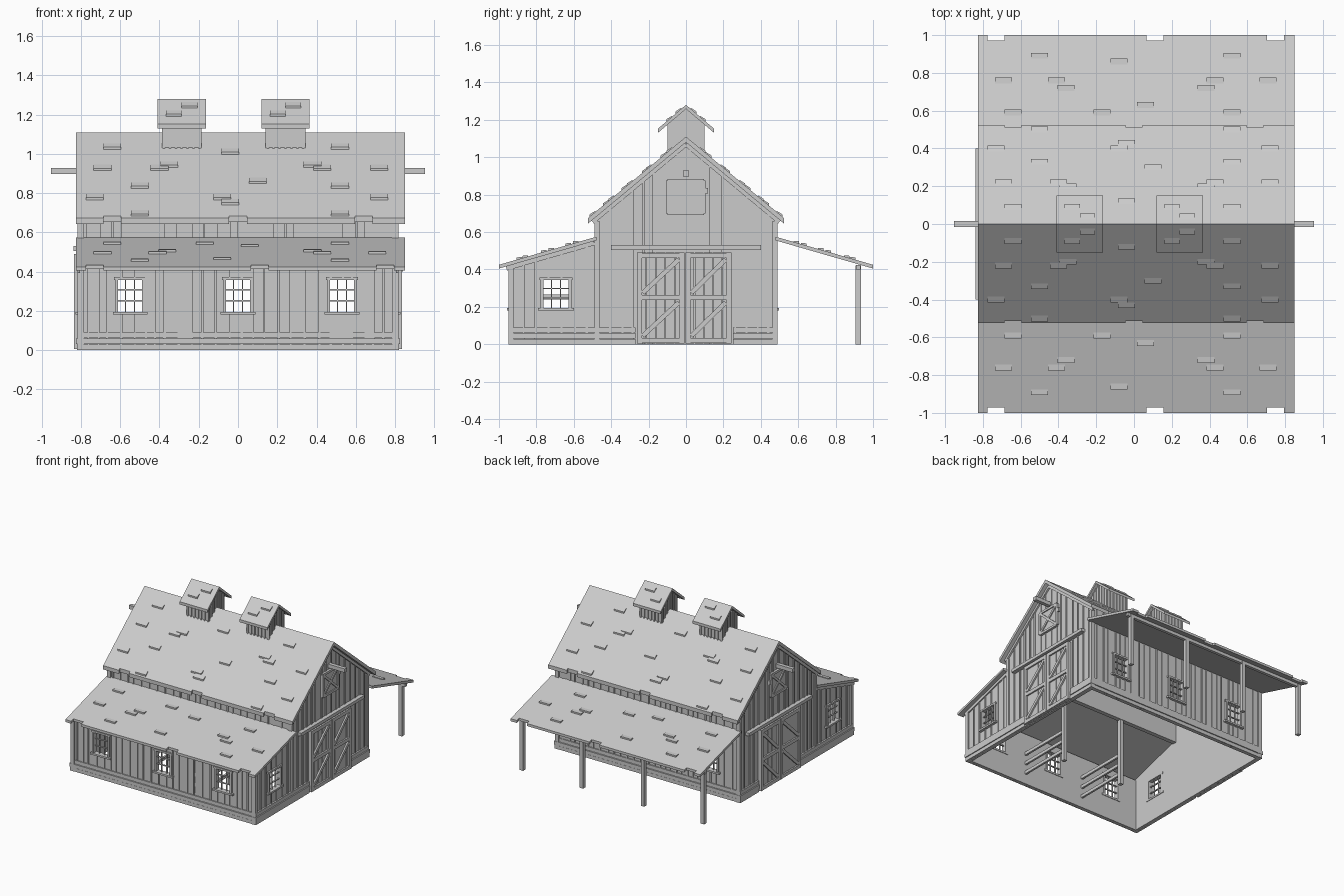
import bpy, bmesh, random

random.seed(4)
cube = bpy.data.objects.get("Cube")
if cube:
    bpy.data.objects.remove(cube, do_unlink=True)

grey = bpy.data.materials.new("weathered_grey")
grey.use_nodes = True
GREY = (0.6, 0.6, 0.6, 1)
grey.diffuse_color = GREY
grey.node_tree.nodes["Principled BSDF"].inputs["Base Color"].default_value = GREY


def prism(bm, axis, pts, d0, d1):
    """Extrude an outline in the (y,z) or (x,z) plane along x or y."""
    def put(p, d):
        return bm.verts.new((d, p[0], p[1]) if axis == "x" else (p[0], d, p[1]))
    a = [put(p, d0) for p in pts]
    b = [put(p, d1) for p in pts]
    bm.faces.new(a)
    bm.faces.new(b[::-1])
    for i in range(len(pts)):
        j = (i + 1) % len(pts)
        bm.faces.new((a[j], a[i], b[i], b[j]))


def rect(bm, axis, u0, u1, z0, z1, d0, d1):
    prism(bm, axis, [(u0, z0), (u1, z0), (u1, z1), (u0, z1)], d0, d1)


def bar(bm, axis, p, q, w, d0, d1):
    """Straight plank of width w between two points of a wall plane."""
    dx, dz = q[0] - p[0], q[1] - p[1]
    n = (dx * dx + dz * dz) ** 0.5
    ox, oz = -dz / n * w / 2, dx / n * w / 2
    prism(bm, axis, [(p[0] + ox, p[1] + oz), (p[0] - ox, p[1] - oz),
                     (q[0] - ox, q[1] - oz), (q[0] + ox, q[1] + oz)], d0, d1)


def finish(name, bm):
    bmesh.ops.recalc_face_normals(bm, faces=bm.faces[:])
    me = bpy.data.meshes.new(name)
    bm.to_mesh(me)
    bm.free()
    me.materials.append(grey)
    ob = bpy.data.objects.new(name, me)
    bpy.context.collection.objects.link(ob)


def main_top(y):
    return 1.11 - 0.83 * abs(y)


def lean_top(y):
    return 0.425 + 0.288 * (1 - abs(y))


def board_wall(name, axis, d, s, u0, u1, top, z0=0.0, holes=()):
    """Boards with raised battens, split around window openings."""
    bm = bmesh.new()
    cuts, u, batten = [], u0, False
    while u < u1:
        w = random.uniform(0.008, 0.014) if batten else random.uniform(0.03, 0.065)
        cuts.append((u, min(u + w, u1), batten))
        u, batten = u + w, not batten
    breaks = sorted([0.0] + [e for h in holes for e in h[:2]])
    for a, b, batten in cuts:
        out = d + s * (0.007 if batten else random.uniform(-0.002, 0.002))
        edges = [a] + [k for k in breaks if a < k < b] + [b]
        for p, q in zip(edges, edges[1:]):
            mid = (p + q) / 2
            low = z0
            for h in holes:
                if h[0] < mid < h[1]:
                    rect(bm, axis, p, q, z0, h[2], d - s * 0.02, out)
                    low = h[3]
            prism(bm, axis, [(p, low), (q, low), (q, top(q)), (p, top(p))],
                  d - s * 0.02, out)
    finish(name, bm)


def window(name, axis, d, s, h):
    """Open frame with sill and a three by three grid of bars."""
    bm = bmesh.new()
    a, b, z0, z1 = h
    f, o = 0.014, d + s * 0.014
    for u in (a, b):
        rect(bm, axis, u - f / 2, u + f / 2, z0, z1, d - s * 0.024, o)
    rect(bm, axis, a - f, b + f, z1 - f / 2, z1 + f / 2, d - s * 0.024, o)
    rect(bm, axis, a - 0.02, b + 0.02, z0 - f, z0, d - s * 0.024, d + s * 0.022)
    for t in (1 / 3, 2 / 3):
        u, z = a + (b - a) * t, z0 + (z1 - z0) * t
        rect(bm, axis, u - 0.003, u + 0.003, z0, z1, d - s * 0.012, d)
        rect(bm, axis, a, b, z - 0.003, z + 0.003, d - s * 0.012, d)
    finish(name, bm)


# Long walls
X, YF, YB = 0.805, -0.935, 0.475
long_holes = [(c - 0.068, c + 0.068, 0.195, 0.365) for c in (-0.55, 0, 0.53)]
board_wall("front_wall", "y", YF, -1, -X, X, lambda u: 0.42, 0, long_holes)
board_wall("back_wall", "y", YB, 1, -X, X, lambda u: 0.69, 0, long_holes)
board_wall("upper_front_wall", "y", -YB, -1, -X, X, lambda u: 0.69, 0.54)
for i, h in enumerate(long_holes):
    window(f"front_window_{i}", "y", YF, -1, h)
    window(f"back_window_{i}", "y", YB, 1, h)

# End walls with doors, hatch and hoist beam
side_hole = (-0.77, -0.62, 0.195, 0.35)
for s, side in ((1, "left"), (-1, "right")):
    d = s * X
    board_wall(side + "_gable_wall", "x", d, s, -YB, YB, lambda y: main_top(y) - 0.03)
    board_wall(side + "_lean_to_wall", "x", d, s, YF, -YB,
               lambda y: lean_top(y) - 0.02, 0, [side_hole])
    window(side + "_lean_to_window", "x", d, s, side_hole)

    bm = bmesh.new()
    f0, f1 = d + s * 0.018, d + s * 0.03
    for a, b in ((-0.262, -0.008), (-0.002, 0.242)):
        n = 5
        for k in range(n):
            w = (b - a) / n
            rect(bm, "x", a + k * w, a + (k + 1) * w - 0.003, 0.005, 0.49, d, f0)
        for u in (a + 0.013, b - 0.013):
            bar(bm, "x", (u, 0.005), (u, 0.49), 0.026, d, f1)
        for z in (0.02, 0.25, 0.475):
            bar(bm, "x", (a, z), (b, z), 0.028, d, f1)
        for z in (0.034, 0.264):
            bar(bm, "x", (a + 0.03, z + 0.01), (b - 0.03, z + 0.19), 0.024, d, f1)
    finish(side + "_barn_doors", bm)

    bm = bmesh.new()
    rect(bm, "x", -0.4, 0.4, 0.505, 0.53, d, d + s * 0.034)
    finish(side + "_door_track", bm)

    bm = bmesh.new()
    a, b, z0, z1 = -0.098, 0.095, 0.7, 0.875
    rect(bm, "x", a, b, z0, z1, d, d + s * 0.012)
    for p, q in (((a, z0), (b, z0)), ((a, z1), (b, z1)), ((a, z0), (a, z1)),
                 ((b, z0), (b, z1)), ((a, z0), (b, z1)), ((a, z1), (b, z0))):
        bar(bm, "x", p, q, 0.018, d, d + s * 0.02)
    rect(bm, "x", 0.1, 0.118, 0.805, 0.835, d, d + s * 0.018)
    finish(side + "_loft_hatch", bm)

    bm = bmesh.new()
    rect(bm, "x", -0.015, 0.015, 0.898, 0.928, d - s * 0.05, s * 0.953)
    finish(side + "_hoist_beam", bm)

    # Corner boards and barge boards
    bm = bmesh.new()
    for y, h in ((YF, 0.42), (-YB, 0.66), (YB, 0.66)):
        rect(bm, "x", y - 0.013, y + 0.013, 0, h, d - s * 0.02, d + s * 0.012)
    for t in (-1, 1):
        bar(bm, "x", (0, 1.07), (t * 0.5, main_top(0.5) - 0.04), 0.025, d, d + s * 0.014)
    bar(bm, "x", (-0.96, lean_top(0.96) - 0.03), (-0.49, lean_top(0.49) - 0.03),
        0.025, d, d + s * 0.012)
    finish(side + "_trim_boards", bm)

# Base skirt of three stacked boards, broken at the doors
bm = bmesh.new()
for k, out in enumerate((0.016, 0.02, 0.014)):
    z0, z1 = k * 0.031, k * 0.031 + 0.028
    for y, t in ((YF, -1), (YB, 1)):
        rect(bm, "y", -X - out, X + out, z0, z1, y, y + t * (out - 0.005))
    for s in (-1, 1):
        for a, b in ((YF, -0.27), (0.25, YB)):
            rect(bm, "x", a, b, z0, z1, s * X, s * (X + out))
finish("base_skirt", bm)

# Roof slopes with notched eaves
RX0, RX1 = -0.825, 0.85


def roof(name, side, top, y_in, y_out, depth, thick, notches):
    bm = bmesh.new()
    y_mid = y_out - depth

    def strip(a, b, x0, x1):
        prism(bm, "x", [(side * a, top(a)), (side * b, top(b)),
                        (side * b, top(b) - thick), (side * a, top(a) - thick)], x0, x1)
    strip(y_in, y_mid, RX0, RX1)
    x = RX0
    for c in notches + [RX1 + 0.045]:
        strip(y_mid, y_out, x, c - 0.045)
        x = c + 0.045
    finish(name, bm)


def shingle(bm, x, y, side, top, w=0.045, length=0.03):
    a, b = y - length / 2, y + length / 2
    prism(bm, "x", [(side * a, top(a)), (side * b, top(b)),
                    (side * b, top(b) + 0.012), (side * a, top(a) + 0.006)], x - w, x + w)


main_rows = {0.5: (-0.5, 0.52), 0.43: (-0.04,), 0.4: (-0.08, -0.73, 0.72),
             0.33: (-0.5, 0.52), 0.3: (0.1,), 0.22: (-0.69, -0.4, 0.43, 0.72),
             0.2: (-0.35, 0.38), 0.12: (-0.04,), 0.09: (-0.64, 0.52)}
lean_rows = {0.89: (-0.5, 0.52), 0.86: (-0.08,), 0.76: (-0.69, -0.41, 0.43, 0.71),
             0.72: (-0.36, 0.38), 0.63: (0.06,), 0.59: (-0.64, -0.17, 0.52)}
for side, word in ((-1, "front"), (1, "back")):
    roof(word + "_main_roof", side, main_top, 0, 0.525, 0.012, 0.03, [-0.64, 0.0, 0.64])
    roof(word + "_lean_to_roof", side, lean_top, 0.478, 1.0, 0.028, 0.02, [-0.73, 0.11, 0.75])
    bm = bmesh.new()
    for rows, top in ((main_rows, main_top), (lean_rows, lean_top)):
        for y, xs in rows.items():
            for x in xs:
                shingle(bm, x, y, side, top)
    finish(word + "_loose_shingles", bm)

# Porch posts and beam
bm = bmesh.new()
for x in (-0.8, -0.27, 0.27, 0.8):
    rect(bm, "y", x - 0.015, x + 0.015, 0, 0.42, 0.905, 0.935)
rect(bm, "y", -0.82, 0.84, 0.4, 0.425, 0.908, 0.932)
finish("porch_posts", bm)

# Inner posts and stall rails
bm = bmesh.new()
for x in (-0.27, 0.27):
    rect(bm, "y", x - 0.015, x + 0.015, 0, 0.56, -0.49, -0.46)
    for z in (0.08, 0.16, 0.24):
        rect(bm, "x", YF, -0.47, z, z + 0.025, x - 0.008, x + 0.008)
rect(bm, "y", -X, X, 0.54, 0.565, -0.49, -0.46)
finish("stall_frames", bm)


# Cupolas
def cupola_top(y):
    return 1.28 - 0.85 * abs(y)


for cx, word in ((-0.287, "right"), (0.242, "left")):
    bm = bmesh.new()
    w, h, zt = 0.095, 0.092, cupola_top(0.092) - 0.02
    prism(bm, "x", [(-h, 1.0), (h, 1.0), (h, zt), (0, 1.26), (-h, zt)], cx - w, cx + w)
    for s in (-1, 1):
        for k in range(-3, 4):
            c = k * 0.03
            rect(bm, "y", cx + c - 0.005, cx + c + 0.005, 1.0, zt, s * h, s * (h + 0.007))
            rect(bm, "x", c - 0.005, c + 0.005, 1.0, cupola_top(c) - 0.02,
                 cx + s * w, cx + s * (w + 0.006))
    finish(word + "_cupola_body", bm)
    bm = bmesh.new()
    for s in (-1, 1):
        prism(bm, "x", [(0, 1.28), (s * 0.15, cupola_top(0.15)),
                        (s * 0.15, cupola_top(0.15) - 0.022), (0, 1.258)],
              cx - 0.123, cx + 0.123)
        shingle(bm, cx - 0.04, 0.09, s, cupola_top, 0.04)
        shingle(bm, cx + 0.04, 0.04, s, cupola_top, 0.04)
    finish(word + "_cupola_roof", bm)
